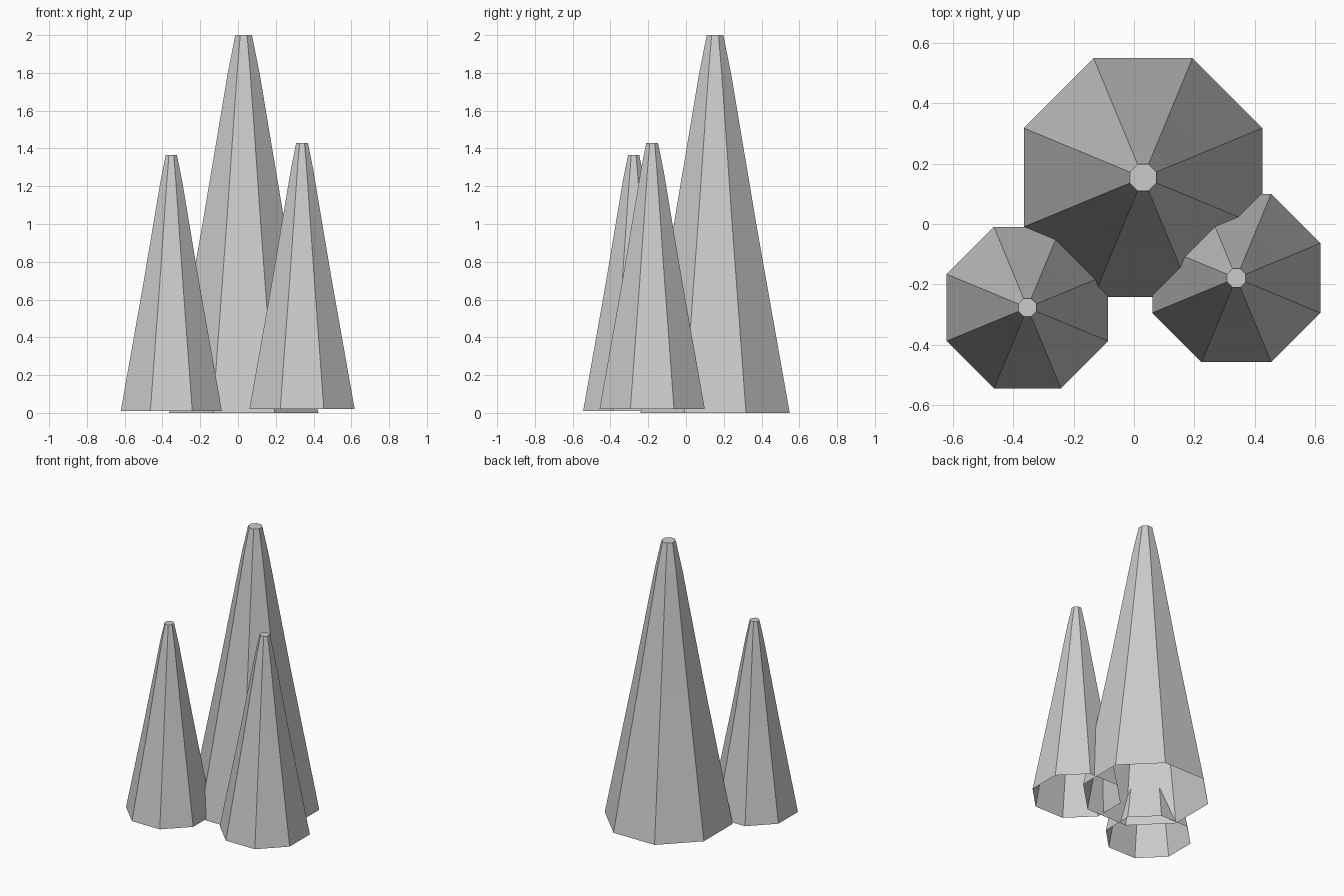
import bpy, bmesh
from math import cos, sin, pi

if "Cube" in bpy.data.objects:
    bpy.data.objects.remove(bpy.data.objects["Cube"])

SIDES = 8
# (distance from axis to flat side, height) for a full-size spire
PROFILE = [(0.395, 0.0), (0.218, 1.0), (0.084, 1.8), (0.044, 2.0)]


def spire(name, x, y, z, scale):
    """Eight-sided tapering spire, open underneath with a flat cap."""
    bm = bmesh.new()
    rings = []
    for apothem, h in PROFILE:
        r = apothem / cos(pi / SIDES)
        rings.append([bm.verts.new((r * cos((i + 0.5) * 2 * pi / SIDES) * scale,
                                    r * sin((i + 0.5) * 2 * pi / SIDES) * scale,
                                    h * scale)) for i in range(SIDES)])
    # side walls
    for low, high in zip(rings, rings[1:]):
        for i in range(SIDES):
            j = (i + 1) % SIDES
            bm.faces.new((low[i], low[j], high[j], high[i]))
    # top cap
    bm.faces.new(rings[-1])
    mesh = bpy.data.meshes.new(name)
    bm.to_mesh(mesh)
    bm.free()
    obj = bpy.data.objects.new(name, mesh)
    obj.location = (x, y, z)
    bpy.context.collection.objects.link(obj)
    return obj


spire("tall_spire", 0.03, 0.154, 0.0, 1.0)
spire("left_spire", -0.353, -0.277, 0.01, 0.6775)
spire("right_spire", 0.339, -0.179, 0.02, 0.705)
